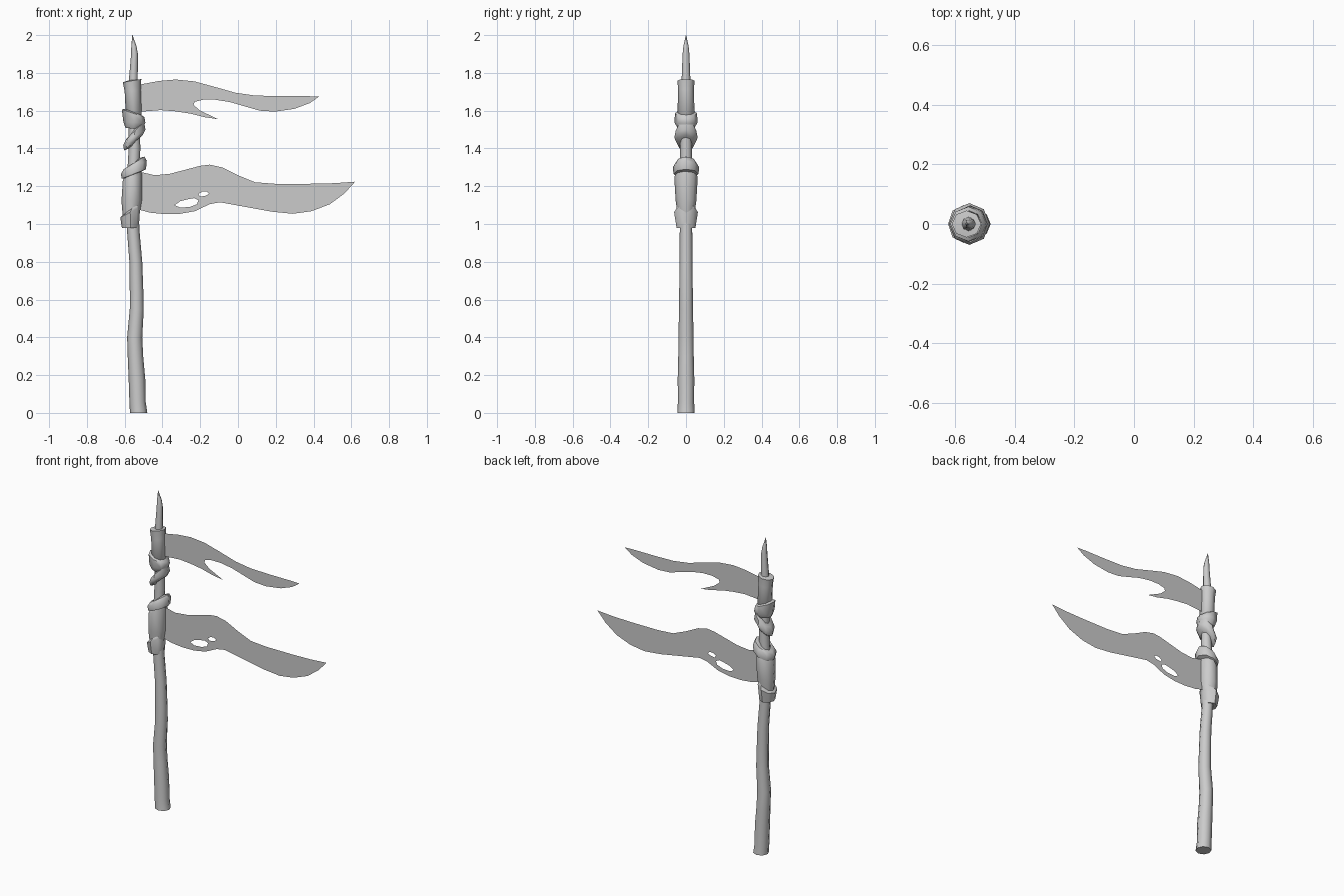
import bpy, bmesh, math

SIDES = 8


def finish(bm, name, angle=50):
    me = bpy.data.meshes.new(name)
    bm.to_mesh(me)
    bm.free()
    ob = bpy.data.objects.new(name, me)
    bpy.context.collection.objects.link(ob)
    bpy.ops.object.select_all(action='DESELECT')
    ob.select_set(True)
    bpy.context.view_layer.objects.active = ob
    bpy.ops.object.shade_smooth_by_angle(angle=math.radians(angle))
    return ob


def loft(name, sections):
    """Octagonal loft; each section is (left x, left z, right x, right z, y radius)."""
    bm = bmesh.new()
    rings = []
    for xl, zl, xr, zr, ry in sections:
        ring = []
        for i in range(SIDES):
            a = 2 * math.pi * i / SIDES
            t = (1 + math.cos(a)) / 2
            ring.append(bm.verts.new((xl + (xr - xl) * t, ry * math.sin(a), zl + (zr - zl) * t)))
        rings.append(ring)
    for r0, r1 in zip(rings, rings[1:]):
        for i in range(SIDES):
            j = (i + 1) % SIDES
            bm.faces.new((r0[i], r0[j], r1[j], r1[i]))
    bm.faces.new(rings[0])
    bm.faces.new(rings[-1])
    bmesh.ops.recalc_face_normals(bm, faces=bm.faces)
    return finish(bm, name)


def cloth(name, *outlines):
    """Flat sheet at y = 0; outlines after the first are holes."""
    bm = bmesh.new()
    edges = []
    for pts in outlines:
        vs = [bm.verts.new((x, 0, z)) for x, z in pts]
        edges += [bm.edges.new((vs[i - 1], vs[i])) for i in range(len(vs))]
    bmesh.ops.triangle_fill(bm, edges=edges, use_beauty=True, use_dissolve=False, normal=(0, -1, 0))
    return finish(bm, name)


# Crooked wooden pole with sharpened tip: (centre x, z, radius)
pole = [(-.526, 0, .046), (-.532, .06, .043), (-.535, .18, .044), (-.543, .30, .041),
        (-.547, .40, .040), (-.536, .55, .037), (-.537, .64, .036), (-.541, .80, .034),
        (-.555, .97, .033), (-.56, 1.15, .033), (-.548, 1.40, .031), (-.55, 1.60, .028),
        (-.554, 1.77, .023), (-.548, 1.90, .018), (-.551, 1.94, .014), (-.559, 2.0, .001)]
loft("pole", [(x - r, z, x + r, z, r) for x, z, r in pole])

# Cloth sleeves wrapped on the pole
loft("upper_sleeve", [(-.58, 1.76, -.53, 1.765, .025), (-.61, 1.75, -.512, 1.767, .045),
                      (-.60, 1.70, -.515, 1.71, .042), (-.595, 1.60, -.51, 1.58, .045),
                      (-.58, 1.58, -.53, 1.56, .03)])
loft("lower_sleeve", [(-.59, 1.27, -.515, 1.30, .05), (-.61, 1.23, -.508, 1.26, .062),
                      (-.617, 1.12, -.508, 1.13, .055), (-.61, 1.04, -.52, 1.06, .045)])

# Tilted binding knots
loft("binding_top", [(-.58, 1.61, -.53, 1.59, .03), (-.615, 1.607, -.495, 1.565, .058),
                     (-.607, 1.54, -.49, 1.535, .062), (-.597, 1.51, -.515, 1.50, .042)])
loft("binding_upper", [(-.57, 1.47, -.52, 1.54, .035), (-.595, 1.445, -.497, 1.54, .055),
                       (-.608, 1.415, -.49, 1.50, .062), (-.603, 1.39, -.505, 1.47, .05),
                       (-.575, 1.40, -.53, 1.45, .03)])
loft("binding_middle", [(-.575, 1.30, -.52, 1.35, .035), (-.605, 1.29, -.495, 1.357, .055),
                        (-.62, 1.265, -.483, 1.335, .07), (-.615, 1.24, -.487, 1.29, .066),
                        (-.58, 1.24, -.53, 1.27, .03)])
loft("binding_bottom", [(-.58, 1.07, -.53, 1.10, .035), (-.60, 1.057, -.52, 1.11, .05),
                        (-.623, 1.035, -.518, 1.09, .063), (-.615, .98, -.525, .98, .05),
                        (-.58, .985, -.54, .985, .03)])

# Upper torn pennant
cloth("upper_pennant", [
    (-.54, 1.735), (-.51, 1.74), (-.42, 1.757), (-.33, 1.765), (-.23, 1.755), (-.12, 1.725),
    (-.015, 1.695), (.09, 1.68), (.22, 1.677), (.355, 1.677), (.43, 1.675),
    (.38, 1.64), (.30, 1.61), (.195, 1.595), (.115, 1.60), (.035, 1.623), (-.04, 1.645),
    (-.12, 1.658), (-.185, 1.658), (-.23, 1.647), (-.235, 1.63), (-.20, 1.60), (-.105, 1.555),
    (-.175, 1.565), (-.255, 1.585), (-.335, 1.597), (-.41, 1.603), (-.51, 1.595), (-.54, 1.59)])

# Lower pennant with two torn holes
cloth("lower_pennant", [
    (-.55, 1.28), (-.51, 1.274), (-.44, 1.258), (-.36, 1.266), (-.28, 1.287), (-.20, 1.308),
    (-.15, 1.314), (-.085, 1.30), (0, 1.258), (.09, 1.221), (.195, 1.213), (.38, 1.213),
    (.51, 1.216), (.62, 1.224), (.565, 1.163), (.487, 1.105), (.39, 1.068), (.29, 1.054),
    (.18, 1.065), (.037, 1.091), (-.095, 1.115), (-.15, 1.105), (-.228, 1.068), (-.307, 1.054),
    (-.386, 1.052), (-.465, 1.06), (-.51, 1.072), (-.55, 1.08)],
    [(-.335, 1.10), (-.305, 1.121), (-.265, 1.131), (-.232, 1.137), (-.21, 1.126),
     (-.217, 1.105), (-.255, 1.09), (-.307, 1.087)],
    [(-.21, 1.158), (-.19, 1.171), (-.165, 1.172), (-.153, 1.16), (-.17, 1.15), (-.20, 1.145)])
